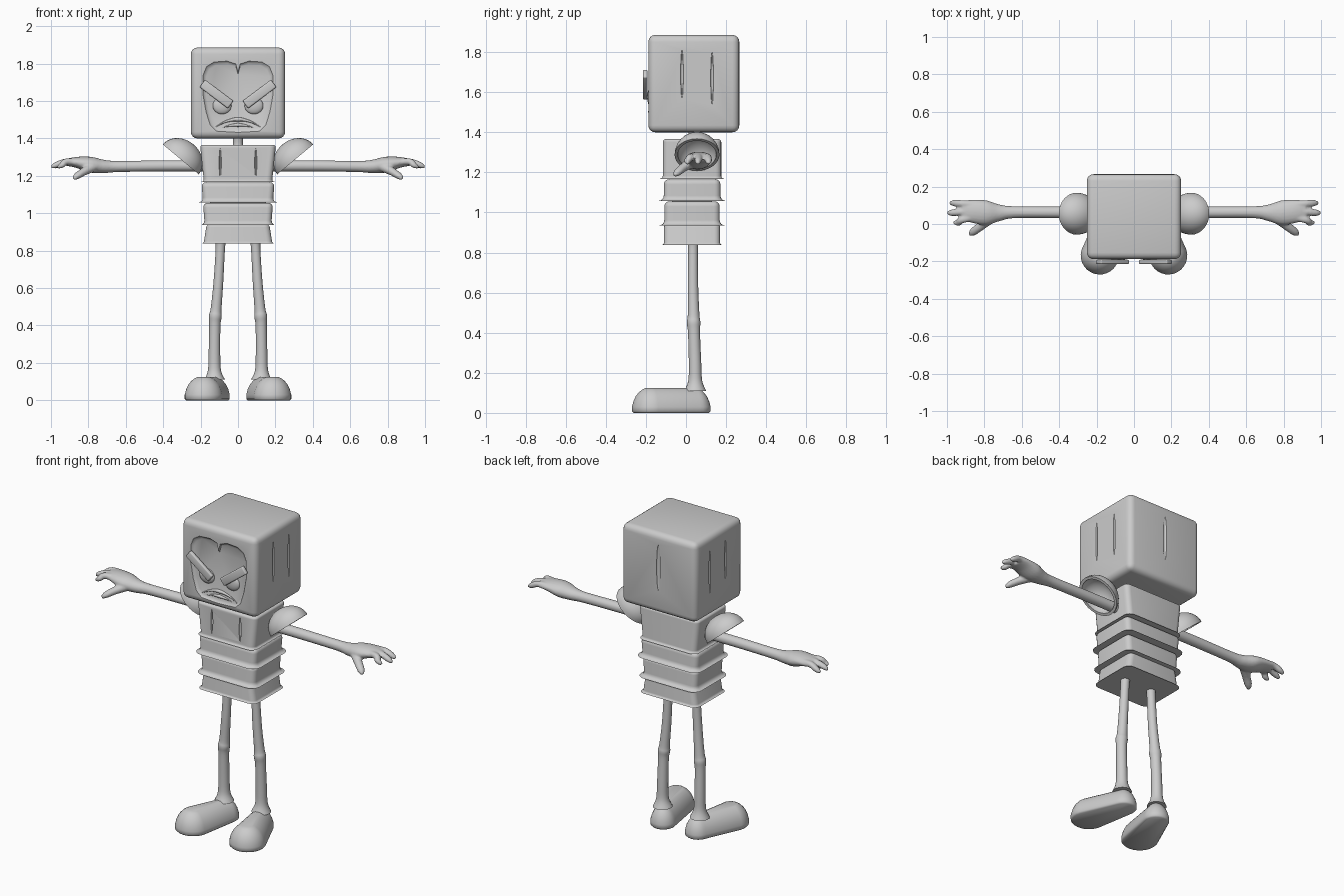
import bpy, bmesh, math
from mathutils import Vector, Matrix

if "Cube" in bpy.data.objects:
    bpy.data.objects.remove(bpy.data.objects["Cube"])

grey = bpy.data.materials.new("plain grey")
grey.diffuse_color = (0.6, 0.6, 0.6, 1)
grey.use_nodes = True
grey.node_tree.nodes["Principled BSDF"].inputs["Base Color"].default_value = grey.diffuse_color


def activate(ob):
    bpy.ops.object.select_all(action='DESELECT')
    ob.select_set(True)
    bpy.context.view_layer.objects.active = ob


def shade(ob, angle=40):
    activate(ob)
    bpy.ops.object.shade_smooth_by_angle(angle=math.radians(angle))


def make(name, bm, mirror=False, angle=40):
    bmesh.ops.recalc_face_normals(bm, faces=bm.faces)
    me = bpy.data.meshes.new(name)
    bm.to_mesh(me)
    bm.free()
    me.materials.append(grey)
    ob = bpy.data.objects.new(name, me)
    bpy.context.collection.objects.link(ob)
    shade(ob, angle)
    if mirror:
        ob.modifiers.new("mirror", 'MIRROR').use_mirror_merge = False
    return ob


def skin(bm, rings):
    """Bridge a list of point rings and cap both ends."""
    vs = [[bm.verts.new(p) for p in r] for r in rings]
    n = len(vs[0])
    for a, b in zip(vs, vs[1:]):
        for i in range(n):
            bm.faces.new((a[i], a[(i + 1) % n], b[(i + 1) % n], b[i]))
    bm.faces.new(vs[0])
    bm.faces.new(vs[-1])


def smooth_path(keys, steps=5):
    out = []
    for i in range(len(keys) - 1):
        p = [Vector(keys[min(max(j, 0), len(keys) - 1)]) for j in range(i - 1, i + 3)]
        for s in range(steps):
            t = s / steps
            out.append(0.5 * (2 * p[1] + (p[2] - p[0]) * t
                              + (2 * p[0] - 5 * p[1] + 4 * p[2] - p[3]) * t * t
                              + (3 * p[1] - p[0] - 3 * p[2] + p[3]) * t ** 3))
    return out + [Vector(keys[-1])]


def limb(bm, keys, ref, n=16):
    """Tube through keys of (x, y, z, half width, half height)."""
    path = smooth_path(keys)
    rings = []
    for i, k in enumerate(path):
        d = path[min(i + 1, len(path) - 1)].xyz - path[max(i - 1, 0)].xyz
        u = Vector(ref).cross(d).normalized()
        v = d.cross(u).normalized()
        rings.append([k.xyz + u * k[3] * math.cos(math.tau * j / n)
                      + v * k[4] * math.sin(math.tau * j / n) for j in range(n)])
    skin(bm, rings)


def block(name, y0, y1, z0, z1, w0, w1, r, corner=0.0):
    """Tapered box with rounded edges; w0 and w1 are bottom and top half widths."""
    bm = bmesh.new()
    skin(bm, [[(-w, y0, z), (w, y0, z), (w, y1, z), (-w, y1, z)] for z, w in ((z0, w0), (z1, w1))])
    if corner:
        up = [e for e in bm.edges if abs(e.verts[0].co.z - e.verts[1].co.z) > 0.01]
        bmesh.ops.bevel(bm, geom=up, offset=corner, segments=4, profile=0.5, affect='EDGES')
        rim = [e for e in bm.edges if abs(e.verts[0].co.z - e.verts[1].co.z) < 0.01]
    else:
        rim = bm.edges[:]
    bmesh.ops.bevel(bm, geom=rim, offset=r, segments=4, profile=0.5, affect='EDGES')
    return make(name, bm)


def ball(bm, centre, radii, seg=24):
    m = Matrix.Translation(centre) @ Matrix.Diagonal((*radii, 1))
    bmesh.ops.create_uvsphere(bm, u_segments=seg, v_segments=seg // 2, radius=1, matrix=m)


def carve(ob, cutter):
    mod = ob.modifiers.new("cut", 'BOOLEAN')
    mod.operation, mod.object, mod.solver = 'DIFFERENCE', cutter, 'EXACT'
    activate(ob)
    bpy.ops.object.modifier_apply(modifier=mod.name)
    bpy.data.objects.remove(cutter)
    shade(ob, 35)


# head with a shallow sunken face and worn vertical grooves
head = block("head", -0.188, 0.266, 1.40, 1.886, 0.252, 0.252, 0.035)
half = [(0, 1.755), (0.012, 1.80), (0.06, 1.815), (0.13, 1.81), (0.17, 1.785), (0.188, 1.74),
        (0.19, 1.64), (0.172, 1.54), (0.15, 1.47), (0.115, 1.437), (0, 1.43)]
outline = half + [(-x, z) for x, z in half[-2:0:-1]]
bm = bmesh.new()
skin(bm, [[(x * s, y, 1.63 + (z - 1.63) * s) for x, z in outline]
          for y, s in ((-0.25, 1.0), (-0.19, 1.0), (-0.182, 0.965), (-0.176, 0.90))])
carve(head, make("face_cutter", bm))
bm = bmesh.new()
for s in (-1, 1):
    ball(bm, (s * 0.252, -0.02, 1.69), (0.010, 0.007, 0.12))
    ball(bm, (s * 0.252, 0.13, 1.67), (0.010, 0.007, 0.13))
ball(bm, (0, 0.266, 1.68), (0.012, 0.008, 0.14))
carve(head, make("groove_cutter", bm))

# eyes
bm = bmesh.new()
ball(bm, (0.085, -0.176, 1.575), (0.05, 0.018, 0.045))
make("eyes", bm, True)

# slanted brow plates
bm = bmesh.new()
m = Matrix.Translation((0.115, -0.203, 1.637)) @ Matrix.Rotation(-math.radians(37), 4, 'Y')
bmesh.ops.create_cube(bm, size=1, matrix=m @ Matrix.Diagonal((0.19, 0.024, 0.05, 1)))
bmesh.ops.bevel(bm, geom=bm.edges[:], offset=0.008, segments=3, profile=0.5, affect='EDGES')
make("brows", bm, True)

# frowning lips
for name, top, end, w, r in (("upper_lip", 1.502, 1.458, 0.125, 0.010),
                             ("lower_lip", 1.472, 1.458, 0.085, 0.009)):
    bm = bmesh.new()
    limb(bm, [(w * t, -0.178, top + (end - top) * t * t, r * (1.1 - abs(t)), r * (1.1 - abs(t)))
              for t in (-1, -0.6, -0.25, 0, 0.25, 0.6, 1)], (0, 1, 0), 10)
    make(name, bm)

# neck
bm = bmesh.new()
limb(bm, [(0, 0.04, 1.33, 0.035, 0.035), (0, 0.04, 1.37, 0.026, 0.026),
          (0, 0.04, 1.42, 0.03, 0.03)], (0, 1, 0))
make("neck", bm)

# stacked torso
chest = block("chest", -0.116, 0.176, 1.168, 1.366, 0.182, 0.203, 0.014, 0.03)
bm = bmesh.new()
for s in (-1, 1):
    ball(bm, (s * 0.095, -0.116, 1.27), (0.006, 0.010, 0.075))
carve(chest, make("chest_cutter", bm))
block("upper_belly", -0.111, 0.172, 1.058, 1.166, 0.186, 0.196, 0.026, 0.03)
block("lower_belly", -0.108, 0.168, 0.936, 1.056, 0.178, 0.187, 0.026, 0.03)
block("hips", -0.110, 0.170, 0.838, 0.938, 0.184, 0.168, 0.012, 0.03)
block("torso_core", -0.07, 0.13, 0.86, 1.34, 0.15, 0.15, 0.01)

# hollow shoulder caps, open outward and down
bm = bmesh.new()
along, up = Vector((0.77, 0, 0.64)), Vector((-0.64, 0, 0.77))
centre = Vector((0.306, 0.055, 1.288))


def cap_point(phi, th, t):
    return (centre + along * (0.125 - t) * math.cos(th) * math.cos(phi)
            + Vector((0, 1, 0)) * (0.112 - t) * math.sin(th) * math.cos(phi)
            + up * (0.105 - t) * math.sin(phi))


rings = [(math.pi / 2 * 0.97 * (1 - i / 9), 0) for i in range(10)]
rings += [(a, 0.016) for a, _ in reversed(rings)]
skin(bm, [[cap_point(a, math.tau * j / 32, t) for j in range(32)] for a, t in rings])
make("shoulder_caps", bm, True, 60)

# arms, hands and fingers blended into one skin
bm = bmesh.new()
Z = (0, 0, 1)
limb(bm, [(0.17, 0.063, 1.253, 0.032, 0.03), (0.40, 0.063, 1.253, 0.031, 0.03),
          (0.64, 0.063, 1.250, 0.032, 0.03), (0.72, 0.06, 1.25, 0.045, 0.036),
          (0.79, 0.06, 1.26, 0.066, 0.042), (0.86, 0.068, 1.272, 0.062, 0.03),
          (0.92, 0.072, 1.272, 0.054, 0.018)], Z, 20)
for y, tip, length in ((0.105, 0.112, 0.985), (0.07, 0.060, 0.998), (0.036, 0.008, 0.965)):
    limb(bm, [(0.86, y, 1.276, 0.02, 0.019), (0.92, (y + tip) / 2, 1.275, 0.019, 0.018),
              (length - 0.025, tip, 1.258, 0.018, 0.016), (length, tip, 1.245, 0.008, 0.008)], Z, 12)
limb(bm, [(0.77, 0.03, 1.25, 0.03, 0.028), (0.82, -0.012, 1.225, 0.024, 0.022),
          (0.86, -0.042, 1.20, 0.021, 0.018), (0.878, -0.058, 1.185, 0.009, 0.009)], Z, 12)
arms = make("arms", bm)
activate(arms)
for kind, settings in (('REMESH', {"mode": 'VOXEL', "voxel_size": 0.006}),
                       ('SMOOTH', {"factor": 0.5, "iterations": 3})):
    mod = arms.modifiers.new("blend", kind)
    for k, v in settings.items():
        setattr(mod, k, v)
    bpy.ops.object.modifier_apply(modifier=mod.name)
shade(arms, 80)
arms.modifiers.new("mirror", 'MIRROR').use_mirror_merge = False

# thin legs with knobby knees and flared ankles
bm = bmesh.new()
limb(bm, [(x, y, z, r, r) for x, y, z, r in (
    (0.093, 0.035, 0.86, 0.032), (0.094, 0.035, 0.82, 0.025), (0.105, 0.035, 0.63, 0.026),
    (0.117, 0.038, 0.49, 0.029), (0.121, 0.038, 0.45, 0.034), (0.124, 0.04, 0.40, 0.030),
    (0.126, 0.045, 0.25, 0.031), (0.126, 0.046, 0.16, 0.035), (0.125, 0.046, 0.11, 0.055))], (0, 1, 0), 20)
make("legs", bm, True)

# splayed shoes, wide at the toe and narrow at the heel
bm = bmesh.new()
toe, heel = Vector((0.183, -0.168, 0)), Vector((0.117, 0.05, 0))
aim = math.atan2(toe.y - heel.y, toe.x - heel.x)
rings = []
for z, inset in ((0, 0.008), (0.008, 0), (0.03, 0.0), (0.06, 0.008), (0.085, 0.02),
                 (0.105, 0.037), (0.117, 0.053), (0.124, 0.068)):
    ring = []
    for c, r, start in ((toe, 0.102, -90), (heel, 0.073, 90)):
        for j in range(15):
            a = aim + math.radians(start + j * 180 / 14)
            ring.append(c + Vector((math.cos(a) * (r - inset), math.sin(a) * (r - inset), z)))
    rings.append(ring)
skin(bm, rings)
make("shoes", bm, True, 50)
